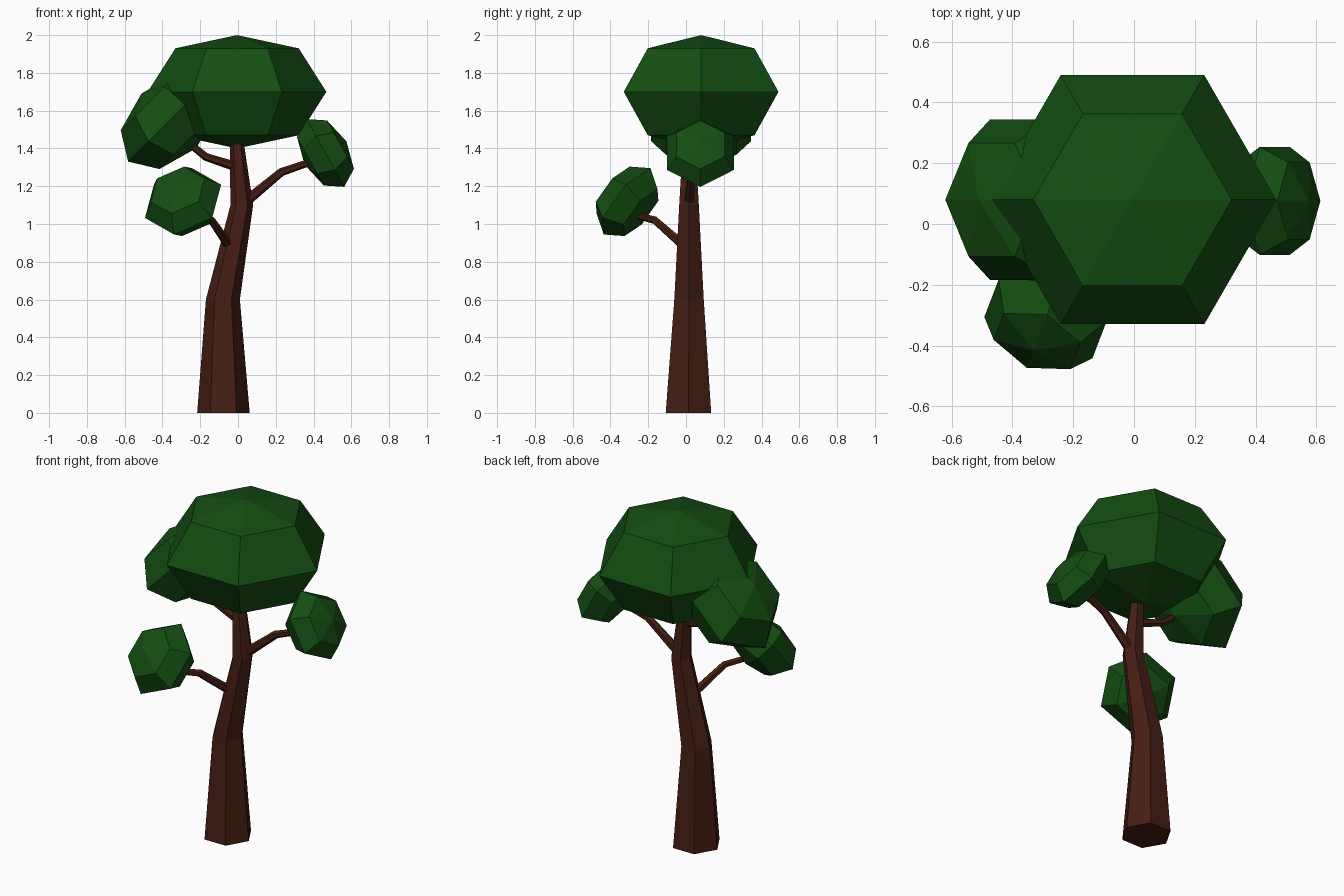
import bpy, bmesh
from math import sin, cos, pi, radians
from mathutils import Vector, Matrix

if "Cube" in bpy.data.objects:
    bpy.data.objects.remove(bpy.data.objects["Cube"])


def material(name, color):
    m = bpy.data.materials.new(name)
    m.diffuse_color = (*color, 1)
    m.use_nodes = True
    m.node_tree.nodes["Principled BSDF"].inputs["Base Color"].default_value = m.diffuse_color
    return m


GREEN = material("leaf_green", (0.007, 0.075, 0.006))
BROWN = material("bark_brown", (0.058, 0.013, 0.006))


def finish(name, bm, mat):
    bmesh.ops.recalc_face_normals(bm, faces=bm.faces)
    me = bpy.data.meshes.new(name)
    bm.to_mesh(me)
    bm.free()
    me.materials.append(mat)
    ob = bpy.data.objects.new(name, me)
    bpy.context.collection.objects.link(ob)


def skin(bm, rings):
    for a, b in zip(rings, rings[1:]):
        for i in range(6):
            j = (i + 1) % 6
            bm.faces.new((a[i], a[j], b[j], b[i]))


def leaf_clump(name, center, radius, height, tilt, azimuth, ring=(0.707, 0.707)):
    """Six-sided, four-band ball whose pole leans outward at tilt above the horizon."""
    t, p = radians(tilt), radians(azimuth)
    h = Vector((cos(p), sin(p), 0))
    axis = h * cos(t) + Vector((0, 0, sin(t)))
    u = h * -sin(t) + Vector((0, 0, cos(t)))
    w = axis.cross(u)
    c = Vector(center)
    bm = bmesh.new()
    rings = []
    for r, z in ((ring[0], -ring[1]), (1, 0), ring):
        rings.append([bm.verts.new(c + axis * z * height + radius * r *
                      (u * cos(i * pi / 3) + w * sin(i * pi / 3))) for i in range(6)])
    skin(bm, rings)
    for s, loop in ((-1, rings[0]), (1, rings[-1])):
        tip = bm.verts.new(c + axis * height * s)
        for i in range(6):
            bm.faces.new((tip, loop[i], loop[(i + 1) % 6]))
    finish(name, bm, GREEN)


def limb(name, path, radii, level=False):
    """Six-sided tapering tube; level keeps the sections horizontal."""
    pts = [Vector(p) for p in path]
    bm = bmesh.new()
    rings = []
    for k, (p, r) in enumerate(zip(pts, radii)):
        d = (pts[min(k + 1, len(pts) - 1)] - pts[max(k - 1, 0)]).normalized()
        if level:
            u, w = Vector((1, 0, 0)), Vector((0, 1, 0))
        else:
            w = Vector((0, 0, 1)).cross(d).normalized()
            u = w.cross(d)
        rings.append([bm.verts.new(p + r * (u * cos(i * pi / 3) + w * sin(i * pi / 3)))
                      for i in range(6)])
    skin(bm, rings)
    bm.faces.new(rings[0])
    bm.faces.new(rings[-1])
    finish(name, bm, BROWN)


# Trunk and branches
limb("trunk", [(-0.077, 0.013, 0), (-0.08, 0.016, 0.6), (0.02, 0.016, 1.1), (-0.008, 0.016, 1.45)],
     [0.139, 0.09, 0.06, 0.036], level=True)
limb("right_branch", [(0.03, 0.016, 1.11), (0.23, 0.03, 1.275), (0.42, 0.05, 1.34)],
     [0.028, 0.022, 0.018])
limb("left_branch", [(0.0, 0.016, 1.30), (-0.17, 0.035, 1.355), (-0.3, 0.06, 1.46)],
     [0.026, 0.021, 0.018])
limb("front_branch", [(-0.03, 0.016, 0.86), (-0.14, -0.165, 1.02), (-0.24, -0.28, 1.05)],
     [0.026, 0.021, 0.017])

# Foliage
leaf_clump("crown", (-0.005, 0.08, 1.70), 0.473, 0.30, 90, 0, (0.69, 0.767))
leaf_clump("right_foliage", (0.463, 0.076, 1.376), 0.205, 0.127, 29, 0, (0.715, 0.715))
leaf_clump("left_foliage", (-0.366, 0.08, 1.546), 0.305, 0.205, 45, 180)
leaf_clump("front_foliage", (-0.291, -0.312, 1.12), 0.22, 0.14, 37, -111)
